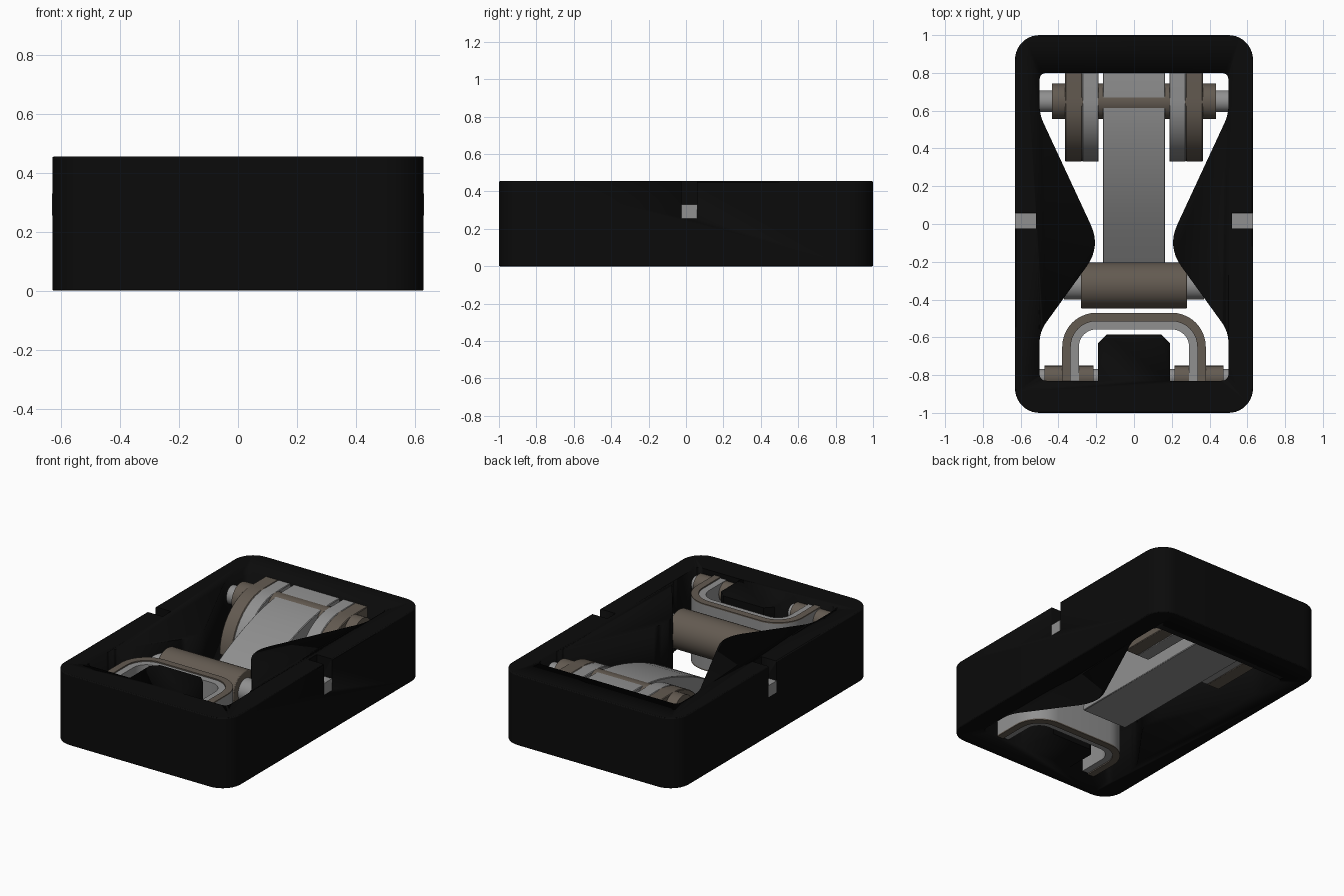
import bpy, bmesh, math
from mathutils import Vector

if "Cube" in bpy.data.objects:
    bpy.data.objects.remove(bpy.data.objects["Cube"])


def material(name, rgb):
    m = bpy.data.materials.new(name)
    m.diffuse_color = (*rgb, 1)
    m.use_nodes = True
    m.node_tree.nodes["Principled BSDF"].inputs["Base Color"].default_value = m.diffuse_color
    return m


BLACK = material("black_plastic", (0.0032, 0.0032, 0.0032))
GREY = material("grey_metal", (0.28, 0.28, 0.28))
BROWN = material("brown_metal", (0.125, 0.103, 0.082))


def smooth(ob):
    bpy.ops.object.select_all(action='DESELECT')
    ob.select_set(True)
    bpy.context.view_layer.objects.active = ob
    bpy.ops.object.shade_smooth_by_angle(angle=math.radians(30))


def prism(name, pts, a, b, mat, axis='Z'):
    """Extrude a closed outline from a to b; axis X takes (y, z) points."""
    bm = bmesh.new()
    vs = [bm.verts.new((p[0], p[1], a) if axis == 'Z' else (a, p[0], p[1])) for p in pts]
    f = bm.faces.new(vs)
    top = bmesh.ops.extrude_face_region(bm, geom=[f])
    d = Vector((0, 0, b - a)) if axis == 'Z' else Vector((b - a, 0, 0))
    bmesh.ops.translate(bm, vec=d, verts=[v for v in top['geom'] if isinstance(v, bmesh.types.BMVert)])
    bmesh.ops.recalc_face_normals(bm, faces=bm.faces)
    me = bpy.data.meshes.new(name)
    bm.to_mesh(me)
    bm.free()
    me.materials.append(mat)
    ob = bpy.data.objects.new(name, me)
    bpy.context.collection.objects.link(ob)
    smooth(ob)
    return ob


def circle(cy, cz, r, n=32):
    return [(cy + r * math.cos(2 * math.pi * i / n), cz + r * math.sin(2 * math.pi * i / n)) for i in range(n)]


def fillet(corners, n=8):
    """Round each (x, y, setback) corner with a quadratic curve."""
    out = []
    for i, (x, y, s) in enumerate(corners):
        p = Vector((x, y))
        if s == 0:
            out.append((x, y))
            continue
        q = p + (Vector(corners[i - 1][:2]) - p).normalized() * s
        r = p + (Vector(corners[(i + 1) % len(corners)][:2]) - p).normalized() * s
        for k in range(n + 1):
            t = k / n
            out.append(tuple(q * (1 - t) ** 2 + p * 2 * t * (1 - t) + r * t * t))
    return out


def rect(x0, x1, y0, y1):
    return [(x0, y0), (x1, y0), (x1, y1), (x0, y1)]


def bevel(ob, width, segs=2):
    m = ob.modifiers.new("edge_bevel", 'BEVEL')
    m.width, m.segments = width, segs
    m.limit_method, m.angle_limit = 'ANGLE', math.radians(50)


def cut(ob, cutter):
    m = ob.modifiers.new("cut", 'BOOLEAN')
    m.operation, m.solver, m.object = 'DIFFERENCE', 'EXACT', cutter
    cutter.hide_render = True
    cutter.hide_set(True)


# Housing: rounded block with straight-through hourglass opening
outer = []
for cx, cy, a0 in ((0.5, 0.87, 0), (-0.5, 0.87, 90), (-0.5, -0.87, 180), (0.5, -0.87, 270)):
    for k in range(11):
        a = math.radians(a0 + 9 * k)
        outer.append((cx + 0.13 * math.cos(a), cy + 0.13 * math.sin(a)))
housing = prism("housing", outer, 0, 0.455, BLACK)
bevel(housing, 0.006)
half = [(0.5, 0.8, 0.04), (0.5, 0.58, 0.05), (0.175, -0.12, 0.13), (0.5, -0.57, 0.06),
        (0.5, -0.83, 0.04), (0.19, -0.83, 0), (0.19, -0.63, 0), (0.145, -0.585, 0)]
opening = half + [(-x, y, s) for x, y, s in reversed(half)]
cut(housing, prism("opening_cutter", fillet(opening), -0.1, 0.6, BLACK))

# Notches in the long sides, each with a grey lug at its base
for s, side in ((-1, "left"), (1, "right")):
    x0, x1 = sorted((s * 0.52, s * 0.7))
    cut(housing, prism(side + "_notch_cutter", rect(x0, x1, -0.025, 0.06), 0.26, 0.6, BLACK))
    x0, x1 = sorted((s * 0.515, s * 0.631))
    prism(side + "_notch_lug", rect(x0, x1, -0.023, 0.058), 0.255, 0.33, GREY)

# Central arm: flat underside and downward curving top
top = [(0.81, 0.44), (0.7, 0.44), (0.6, 0.432), (0.5, 0.415), (0.4, 0.39), (0.3, 0.358),
       (0.2, 0.32), (0.1, 0.275), (0.0, 0.222), (-0.1, 0.165), (-0.2, 0.105), (-0.28, 0.055)]
arm = prism("central_arm", top + [(-0.28, 0.02), (0.81, 0.02)], -0.165, 0.165, GREY, 'X')
bevel(arm, 0.004, 1)

# Pivot axle and hubs behind the arm
prism("pivot_axle", circle(0.65, 0.345, 0.058), -0.51, 0.51, GREY, 'X')
prism("pivot_hub", circle(0.65, 0.345, 0.095), -0.435, 0.435, BROWN, 'X')

# Cheek plates beside the arm: grey inside, brown outside
cheek = [(0.81, 0.08), (0.81, 0.44), (0.65, 0.44)]
cheek += [(0.65 - 0.32 * math.sin(math.radians(a)), 0.12 + 0.32 * math.cos(math.radians(a)))
          for a in range(8, 91, 8)]
cheek += [(0.33, 0.12), (0.36, 0.08)]
for s, side in ((-1, "left"), (1, "right")):
    for name, a, b, mat in (("inner_cheek", 0.187, 0.275, GREY), ("outer_cheek", 0.275, 0.365, BROWN)):
        bevel(prism(side + "_" + name, cheek, s * a, s * b, mat, 'X'), 0.004, 1)

# Cross roller on its axle
bevel(prism("cross_roller", circle(-0.325, 0.31, 0.122, 40), -0.28, 0.28, BROWN, 'X'), 0.005)
prism("roller_axle", circle(-0.325, 0.31, 0.075), -0.37, 0.37, GREY, 'X')


def arch(r_out, r_in):
    """U outline; both radii share the corner centres at x +-0.2, y -0.65."""
    def side(r, n=10):
        p = [(0.2 + r, -0.835)]
        p += [(0.2 + r * math.cos(math.pi / 2 * k / n), -0.65 + r * math.sin(math.pi / 2 * k / n))
              for k in range(n + 1)]
        return p + [(-x, y) for x, y in reversed(p)]
    return side(r_out) + side(r_in)[::-1]


# U-shaped bracket with brown rims above and below
prism("u_bracket", arch(0.18, 0.092), 0.012, 0.425, GREY)
for name, z in (("upper_rim", 0.425), ("lower_rim", 0.004)):
    prism("u_bracket_" + name, arch(0.18, 0.135), z, z + 0.008, BROWN)

# Bracket hinge sleeves and pins
for s, side in ((-1, "left"), (1, "right")):
    prism(side + "_hinge_sleeve", circle(-0.812, 0.36, 0.062, 24), s * 0.215, s * 0.475, BROWN, 'X')
    prism(side + "_hinge_pin", circle(-0.812, 0.36, 0.045, 24), s * 0.188, s * 0.505, GREY, 'X')
